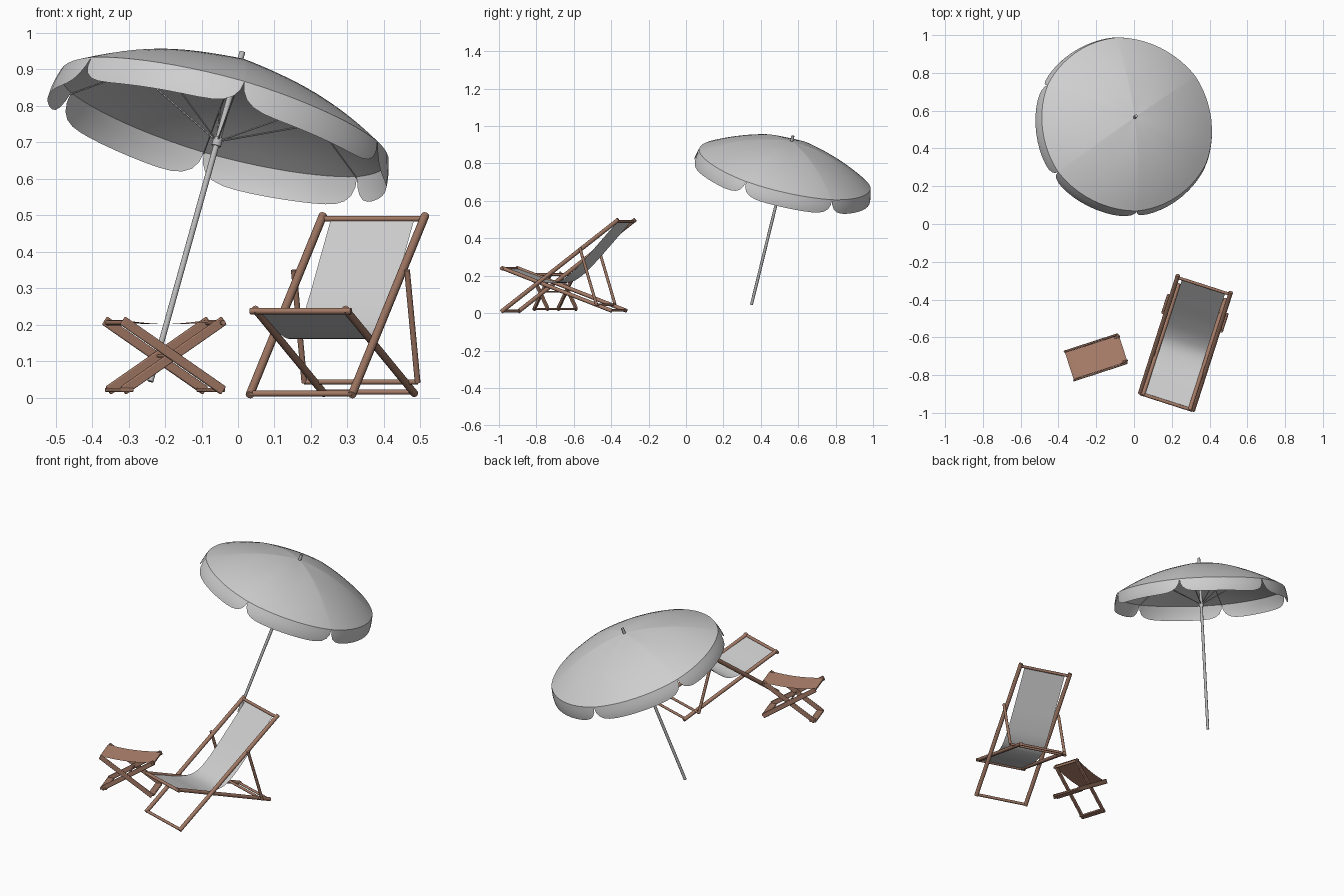
import bpy, bmesh, math
from mathutils import Vector, Matrix

if "Cube" in bpy.data.objects:
    bpy.data.objects.remove(bpy.data.objects["Cube"])


def material(name, rgb):
    m = bpy.data.materials.new(name)
    m.diffuse_color = (*rgb, 1)
    m.use_nodes = True
    m.node_tree.nodes["Principled BSDF"].inputs["Base Color"].default_value = m.diffuse_color
    return m


WOOD = material("brown_wood", (0.36, 0.19, 0.13))
TAN = material("tan_canvas", (0.46, 0.24, 0.165))
CANVAS = material("light_grey_canvas", (0.62, 0.62, 0.62))
METAL = material("grey_metal", (0.5, 0.5, 0.5))


def finish(bm, name, mat, frame=Matrix()):
    bm.transform(frame)
    bmesh.ops.recalc_face_normals(bm, faces=bm.faces)
    me = bpy.data.meshes.new(name)
    bm.to_mesh(me)
    bm.free()
    ob = bpy.data.objects.new(name, me)
    bpy.context.collection.objects.link(ob)
    me.materials.append(mat)
    bpy.ops.object.select_all(action='DESELECT')
    ob.select_set(True)
    bpy.context.view_layer.objects.active = ob
    bpy.ops.object.shade_smooth_by_angle(angle=math.radians(40))
    return ob


def rod(name, a, b, r, mat, frame=Matrix(), sides=12):
    """Round rod between two points."""
    a, b = Vector(a), Vector(b)
    d = b - a
    bm = bmesh.new()
    bmesh.ops.create_cone(bm, cap_ends=True, segments=sides, radius1=r, radius2=r, depth=d.length)
    bm.transform(Matrix.Translation((a + b) / 2) @ d.to_track_quat('Z', 'Y').to_matrix().to_4x4())
    return finish(bm, name, mat, frame)


def plank(name, a, b, thick, wide, frame):
    """Flat board running in the local x-z plane, thin along y."""
    a, b = Vector(a), Vector(b)
    d = b - a
    bm = bmesh.new()
    bmesh.ops.create_cube(bm, size=1)
    bm.transform(Matrix.Translation((a + b) / 2) @ Matrix.Rotation(-math.atan2(d.z, d.x), 4, 'Y')
                 @ Matrix.Diagonal((d.length, thick, wide, 1)))
    ob = finish(bm, name, WOOD, frame)
    bev = ob.modifiers.new("rounded", 'BEVEL')
    bev.width, bev.segments = 0.003, 2


def add_sheet(bm, rows):
    """Quad grid through rows of points."""
    vs = [[bm.verts.new(p) for p in row] for row in rows]
    for r0, r1 in zip(vs, vs[1:]):
        for i in range(len(r0) - 1):
            bm.faces.new((r0[i], r0[i + 1], r1[i + 1], r1[i]))


def smooth_path(pts, n=6):
    """Catmull-Rom samples through the points."""
    p = [Vector(q) for q in pts]
    p = [2 * p[0] - p[1]] + p + [2 * p[-1] - p[-2]]
    out = []
    for i in range(1, len(p) - 2):
        for k in range(n):
            t = k / n
            out.append(0.5 * (2 * p[i] + (p[i + 1] - p[i - 1]) * t
                              + (2 * p[i - 1] - 5 * p[i] + 4 * p[i + 1] - p[i + 2]) * t * t
                              + (3 * p[i] - p[i - 1] - 3 * p[i + 1] + p[i + 2]) * t ** 3))
    return out + [p[-2]]


# ---------- parasol: local z runs up the tilted pole, origin at the tip ----------
foot, tip = Vector((-0.24, 0.35, 0.045)), Vector((0.012, 0.572, 0.948))
axis = (tip - foot).normalized()
e1 = Vector((1, 0, 0))
e1 = (e1 - axis * e1.dot(axis)).normalized()
e2 = axis.cross(e1)
PARASOL = Matrix.Translation(tip) @ Matrix((e1, e2, axis)).transposed().to_4x4()
LEN = (tip - foot).length
R, APEX, DOME, FLAP, PANELS, SEG = 0.472, -0.03, 0.16, 0.078, 6, 16
START = math.radians(37)
STEP = 2 * math.pi / PANELS


def dome(s, ang):
    """Canopy surface, pulled in a little between the ribs."""
    f = ((ang - START) / STEP) % 1
    r = R * s * (1 - 0.012 * s * math.sin(math.pi * f))
    z = APEX - DOME * (0.2 * s + 0.8 * s * s) - 0.004 * math.sin(math.pi * f) * math.sin(math.pi * s)
    return Vector((r * math.cos(ang), r * math.sin(ang), z))


bm = bmesh.new()
for p in range(PANELS):
    fs = [math.sin(math.pi / 2 * (2 * k / SEG - 1)) for k in range(SEG + 1)]
    angs = [START + STEP * (p + 0.5 + 0.5 * f) for f in fs]
    add_sheet(bm, [[dome(max(i / 14, 0.01), a) for a in angs] for i in range(15)])
    # hanging flap with rounded lower corners
    rows = []
    for j in range(7):
        row = []
        for f, a in zip(fs, angs):
            depth = max((1 - abs(f) ** 7) ** 0.5, 0.03) * j / 6
            rim = dome(1, a)
            g = 1 + 0.03 * math.sin(depth * math.pi / 2)
            row.append((rim.x * g, rim.y * g, rim.z - FLAP * depth))
        rows.append(row)
    add_sheet(bm, rows)
bmesh.ops.remove_doubles(bm, verts=bm.verts, dist=0.0003)
finish(bm, "parasol_canopy", CANVAS, PARASOL)

rod("parasol_pole", (0, 0, -LEN), (0, 0, 0), 0.008, METAL, PARASOL, 16)
rod("parasol_hub", (0, 0, -0.275), (0, 0, -0.25), 0.013, METAL, PARASOL, 16)
for p in range(PANELS):
    a = START + STEP * p
    low = Vector((0, 0, -0.004))
    rod("parasol_stretcher", (0, 0, -0.262), dome(0.62, a) + low, 0.0025, METAL, PARASOL, 6)
    for s in (0, 0.25, 0.5, 0.75):
        rod("parasol_rib", dome(s, a) + low, dome(s + 0.25, a) + low, 0.002, METAL, PARASOL, 6)

# ---------- deck chair: local x across, y towards the back ----------
CHAIR = Matrix.Translation((0.172, -0.942, 0)) @ Matrix.Rotation(math.radians(-17.8), 4, 'Z')
for s in (-1, 1):
    rod("chair_back_rail", (s * 0.147, 0, 0.008), (s * 0.147, 0.657, 0.5), 0.0115, WOOD, CHAIR)
    rod("chair_seat_rail", (s * 0.13, -0.005, 0.243), (s * 0.13, 0.615, 0.012), 0.0105, WOOD, CHAIR)
    rod("chair_prop", (s * 0.163, 0.445, 0.35), (s * 0.163, 0.54, 0.042), 0.008, WOOD, CHAIR)
for name, w, y, z, r in (("chair_front_foot_bar", 0.147, 0.005, 0.012, 0.008),
                         ("chair_top_bar", 0.15, 0.645, 0.491, 0.008),
                         ("chair_seat_front_bar", 0.145, 0.0, 0.238, 0.009),
                         ("chair_rear_foot_bar", 0.13, 0.605, 0.016, 0.007),
                         ("chair_prop_bar", 0.163, 0.54, 0.044, 0.007)):
    rod(name, (-w, y, z), (w, y, z), r, WOOD, CHAIR)

# sagging sling
sling = smooth_path([(0, 0, 0.238), (0.1, 0, 0.205), (0.2, 0, 0.172), (0.29, 0, 0.163), (0.36, 0, 0.195),
                     (0.44, 0, 0.268), (0.53, 0, 0.365), (0.645, 0, 0.491)])
bm = bmesh.new()
add_sheet(bm, [[(x, q.x, q.z) for x in (-0.12, -0.04, 0.04, 0.12)] for q in sling])
finish(bm, "chair_sling", CANVAS, CHAIR)

# ---------- folding stool: crossed boards in the local x-z plane ----------
STOOL = Matrix.Translation((-0.2, -0.705, 0)) @ Matrix.Rotation(math.radians(18), 4, 'Z')
for s in (-1, 1):
    plank("stool_outer_leg", (-0.148, s * 0.08, 0.212), (0.142, s * 0.08, 0.02), 0.011, 0.026, STOOL)
    plank("stool_inner_leg", (0.148, s * 0.067, 0.212), (-0.142, s * 0.067, 0.02), 0.011, 0.026, STOOL)
    rod("stool_seat_bar", (s * 0.142, -0.08, 0.206), (s * 0.142, 0.08, 0.206), 0.007, WOOD, STOOL)
    plank("stool_foot_bar", (s * 0.132 - 0.018, 0, 0.022), (s * 0.132 + 0.018, 0, 0.022), 0.15, 0.011, STOOL)
rod("stool_pivot", (0, -0.085, 0.115), (0, 0.085, 0.115), 0.004, WOOD, STOOL)

# stool seat cloth
bm = bmesh.new()
xs = [-0.15 + 0.3 * i / 12 for i in range(13)]
add_sheet(bm, [[(x, y, 0.214 - 0.012 * (1 - (x / 0.15) ** 2)) for x in xs] for y in (-0.074, 0, 0.074)])
finish(bm, "stool_seat", TAN, STOOL)
